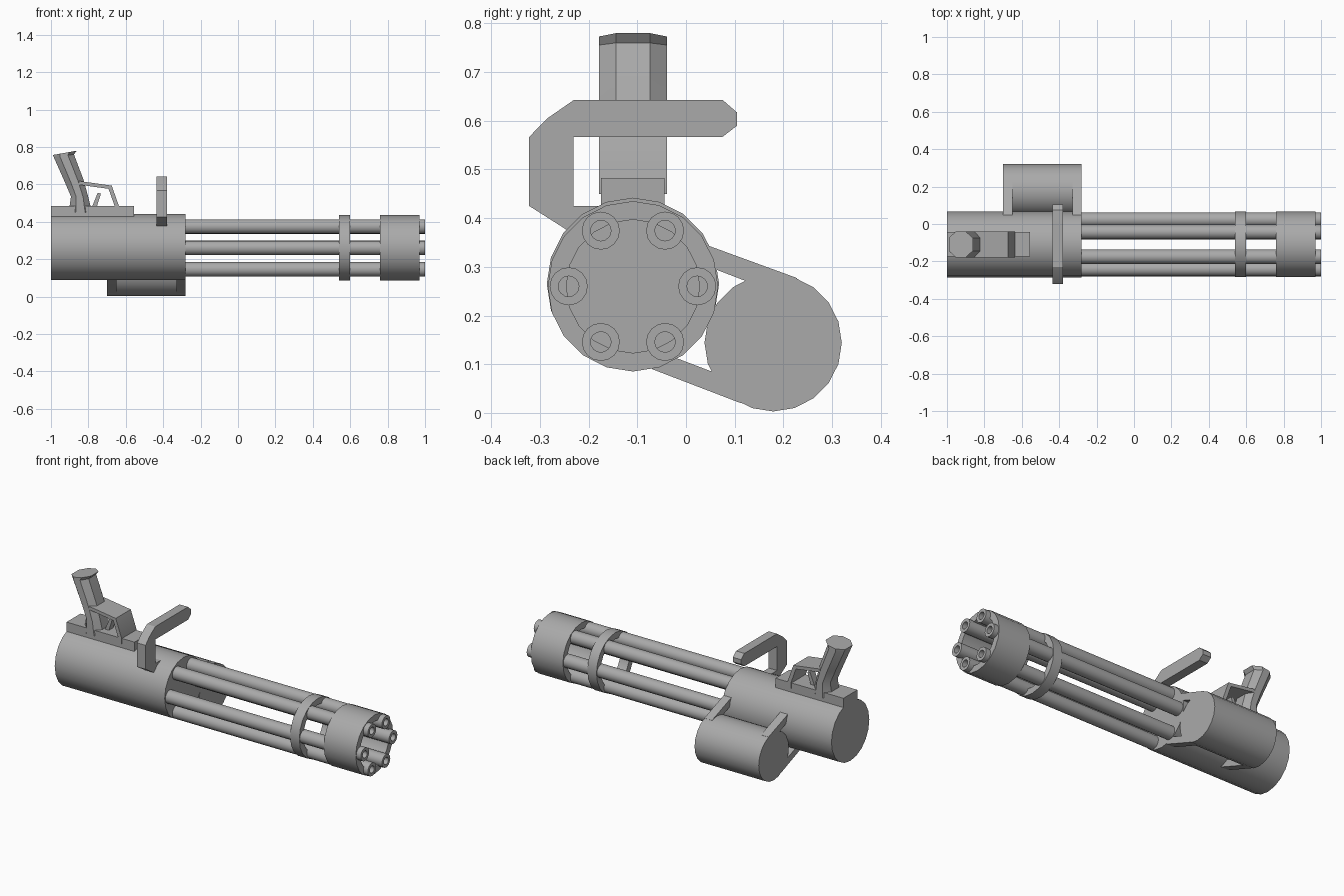
import bpy, bmesh, math

cube = bpy.data.objects.get("Cube")
if cube:
    bpy.data.objects.remove(cube)

steel = bpy.data.materials.new("steel grey")
steel.use_nodes = True
GREY = (0.4, 0.4, 0.4, 1)
steel.diffuse_color = GREY
steel.node_tree.nodes["Principled BSDF"].inputs["Base Color"].default_value = GREY


def loft(name, rings, closed=False):
    """Skin a list of matching point rings; cap the ends unless closed."""
    bm = bmesh.new()
    rows = [[bm.verts.new(p) for p in ring] for ring in rings]
    n = len(rows[0])
    pairs = list(zip(rows, rows[1:]))
    if closed:
        pairs.append((rows[-1], rows[0]))
    else:
        bm.faces.new(rows[0])
        bm.faces.new(rows[-1])
    for a, b in pairs:
        for i in range(n):
            j = (i + 1) % n
            bm.faces.new((a[i], a[j], b[j], b[i]))
    bmesh.ops.recalc_face_normals(bm, faces=bm.faces)
    mesh = bpy.data.meshes.new(name)
    bm.to_mesh(mesh)
    bm.free()
    mesh.materials.append(steel)
    obj = bpy.data.objects.new(name, mesh)
    bpy.context.collection.objects.link(obj)
    bpy.ops.object.select_all(action='DESELECT')
    obj.select_set(True)
    bpy.context.view_layer.objects.active = obj
    bpy.ops.object.shade_smooth_by_angle(angle=math.radians(30))
    return obj


def circle(x, y, z, r, sides=20):
    return [(x, y + r * math.cos(2 * math.pi * i / sides),
             z + r * math.sin(2 * math.pi * i / sides)) for i in range(sides)]


def turned(name, y, z, steps, sides=20, closed=False):
    """Part turned about a line along x; steps are (x, radius)."""
    return loft(name, [circle(x, y, z, r, sides) for x, r in steps], closed)


def plate_yz(name, pts, x0, x1):
    return loft(name, [[(x, y, z) for y, z in pts] for x in (x0, x1)])


def plate_xz(name, pts, y0, y1):
    return loft(name, [[(x, y, z) for x, z in pts] for y in (y0, y1)])


AXIS_Y, AXIS_Z = -0.109, 0.26

# Main housing and side drum
turned("main_housing", AXIS_Y, 0.265, [(-1, 0.177), (-0.28, 0.177)])
turned("side_drum", 0.179, 0.144, [(-0.7, 0.141), (-0.28, 0.141)])

# Straps joining the drum to the housing at both ends
upper = [(-0.02, 0.368), (0.05, 0.342), (0.228, 0.277), (0.2, 0.24), (0.12, 0.272), (0, 0.318)]
lower = [(-0.07, 0.09), (0.11, 0.021), (0.179, 0.004), (0.16, 0.05), (0.05, 0.086), (-0.06, 0.128)]
for end, x0 in (("rear", -0.7), ("front", -0.33)):
    plate_yz(end + "_upper_strap", upper, x0, x0 + 0.05)
    plate_yz(end + "_lower_strap", lower, x0, x0 + 0.05)

# Six hollow barrels
for k in range(6):
    a = k * math.pi / 3
    turned(f"barrel_{k + 1}", AXIS_Y + 0.132 * math.cos(a), AXIS_Z + 0.132 * math.sin(a),
           [(-0.3, 0.039), (1, 0.039), (1, 0.021), (0.9, 0.021)], 16)

# Open rings that hold the barrels
for name, x0, x1 in (("barrel_clamp", 0.54, 0.6), ("muzzle_ring", 0.76, 0.97)):
    turned(name, AXIS_Y, AXIS_Z,
           [(x0, 0.175), (x1, 0.175), (x1, 0.137), (x0, 0.137)], closed=True)

# Hooked carry handle
plate_yz("carry_handle", [
    (-0.322, 0.425), (-0.322, 0.567), (-0.285, 0.605), (-0.23, 0.643), (0.075, 0.643),
    (0.105, 0.617), (0.105, 0.59), (0.075, 0.567), (-0.231, 0.567), (-0.231, 0.425),
    (-0.15, 0.425), (-0.15, 0.36), (-0.22, 0.36)], -0.435, -0.38)

# Grip mount, trigger guard and trigger
plate_xz("grip_mount", [(-1, 0.38), (-1, 0.483), (-0.555, 0.483), (-0.555, 0.38)], -0.175, -0.044)
plate_xz("trigger_guard", [
    (-0.85, 0.618), (-0.83, 0.615), (-0.675, 0.593), (-0.637, 0.485), (-0.637, 0.45),
    (-0.66, 0.45), (-0.66, 0.485), (-0.692, 0.576), (-0.85, 0.598)], -0.179, -0.039)
plate_xz("trigger", [(-0.78, 0.48), (-0.75, 0.555), (-0.733, 0.55), (-0.755, 0.48)], -0.13, -0.088)


# Pistol grip with an eight-sided section, flared at the top
def grip_ring(back, front):
    (xb, zb), (xf, zf) = back, front
    half = [(0, 0.035), (0.3, 0.07), (0.7, 0.07), (1, 0.035)]
    outline = half + [(t, -w) for t, w in reversed(half)]
    return [(xb + (xf - xb) * t, AXIS_Y + w, zb + (zf - zb) * t) for t, w in outline]


loft("pistol_grip", [grip_ring(b, f) for b, f in (
    ((-0.905, 0.45), (-0.78, 0.45)),
    ((-0.893, 0.535), (-0.8, 0.53)),
    ((-0.925, 0.61), (-0.825, 0.622)),
    ((-0.985, 0.745), (-0.877, 0.76)),
    ((-0.99, 0.757), (-0.862, 0.78)))])
